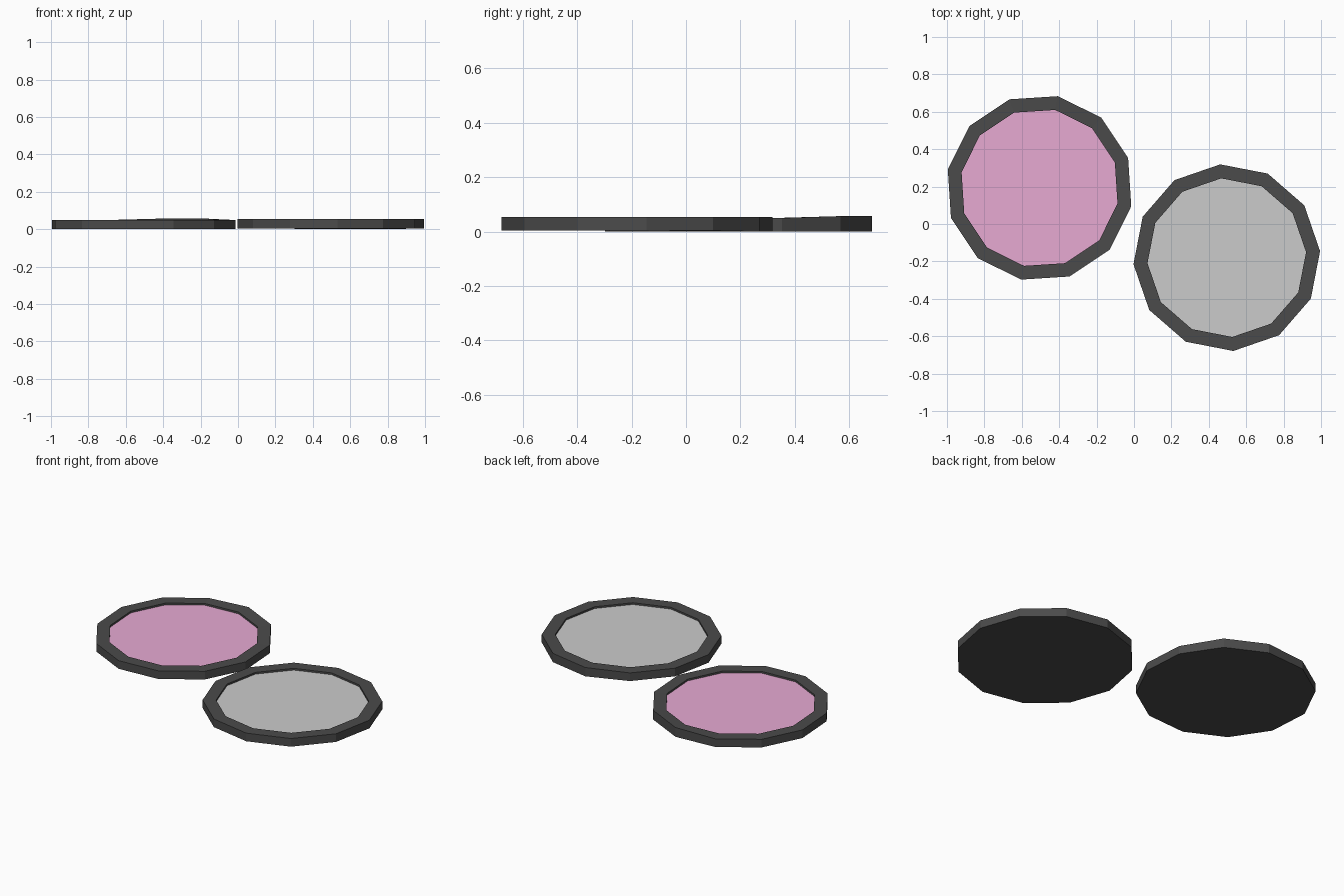
import bpy, bmesh
from math import cos, sin, radians

if "Cube" in bpy.data.objects:
    bpy.data.objects.remove(bpy.data.objects["Cube"])

SIDES = 12
R_OUT, R_IN = 0.5, 0.425
HEIGHT, RECESS = 0.05, 0.012


def material(name, color):
    m = bpy.data.materials.new(name)
    m.diffuse_color = (*color, 1)
    m.use_nodes = True
    m.node_tree.nodes["Principled BSDF"].inputs["Base Color"].default_value = m.diffuse_color
    return m


def finish(name, bm, mat):
    bmesh.ops.recalc_face_normals(bm, faces=bm.faces)
    me = bpy.data.meshes.new(name)
    bm.to_mesh(me)
    bm.free()
    me.materials.append(mat)
    ob = bpy.data.objects.new(name, me)
    bpy.context.collection.objects.link(ob)
    return ob


def ring(bm, center, radius, z, start):
    # vertex 0 sits at the start angle, later ones go clockwise
    return [bm.verts.new((center[0] + radius * cos(radians(start - 360 * i / SIDES)),
                          center[1] + radius * sin(radians(start - 360 * i / SIDES)), z))
            for i in range(SIDES)]


def compact_half(prefix, center, base, start, lip, panel_mat):
    # shallow tray: floor, outer wall, flat rim, inner wall
    bm = bmesh.new()
    top = base + HEIGHT
    profile = [(R_OUT, base), (R_OUT, top), (R_IN, top), (R_IN, top - RECESS)]
    loops = [ring(bm, center, r, z, start) for r, z in profile]
    for a, b in zip(loops, loops[1:]):
        for i in range(SIDES):
            j = (i + 1) % SIDES
            bm.faces.new((a[i], a[j], b[j], b[i]))
    bm.faces.new(loops[0])
    bm.faces.new(loops[-1])
    # hinge lip: one outer edge is pulled slightly up or down
    edge_loop = loops[1] if lip > 0 else loops[0]
    for v in edge_loop[:2]:
        v.co.z += lip
    finish(prefix + "_tray", bm, dark)

    # coloured or mirrored insert
    bm = bmesh.new()
    bm.faces.new(ring(bm, center, R_IN, top - RECESS + 0.001, start))
    panel = finish(prefix + "_panel", bm, panel_mat)
    if panel.data.polygons[0].normal.z < 0:
        panel.data.flip_normals()


dark = material("dark_case", (0.07, 0.07, 0.07))
pink = material("pink_powder", (0.8, 0.4, 0.65))
silver = material("mirror_grey", (0.6, 0.6, 0.6))

compact_half("powder", (-0.505, 0.193), 0.0, 78.7, 0.007, pink)
compact_half("mirror", (0.496, -0.18), 0.004, 94.0, -0.004, silver)
